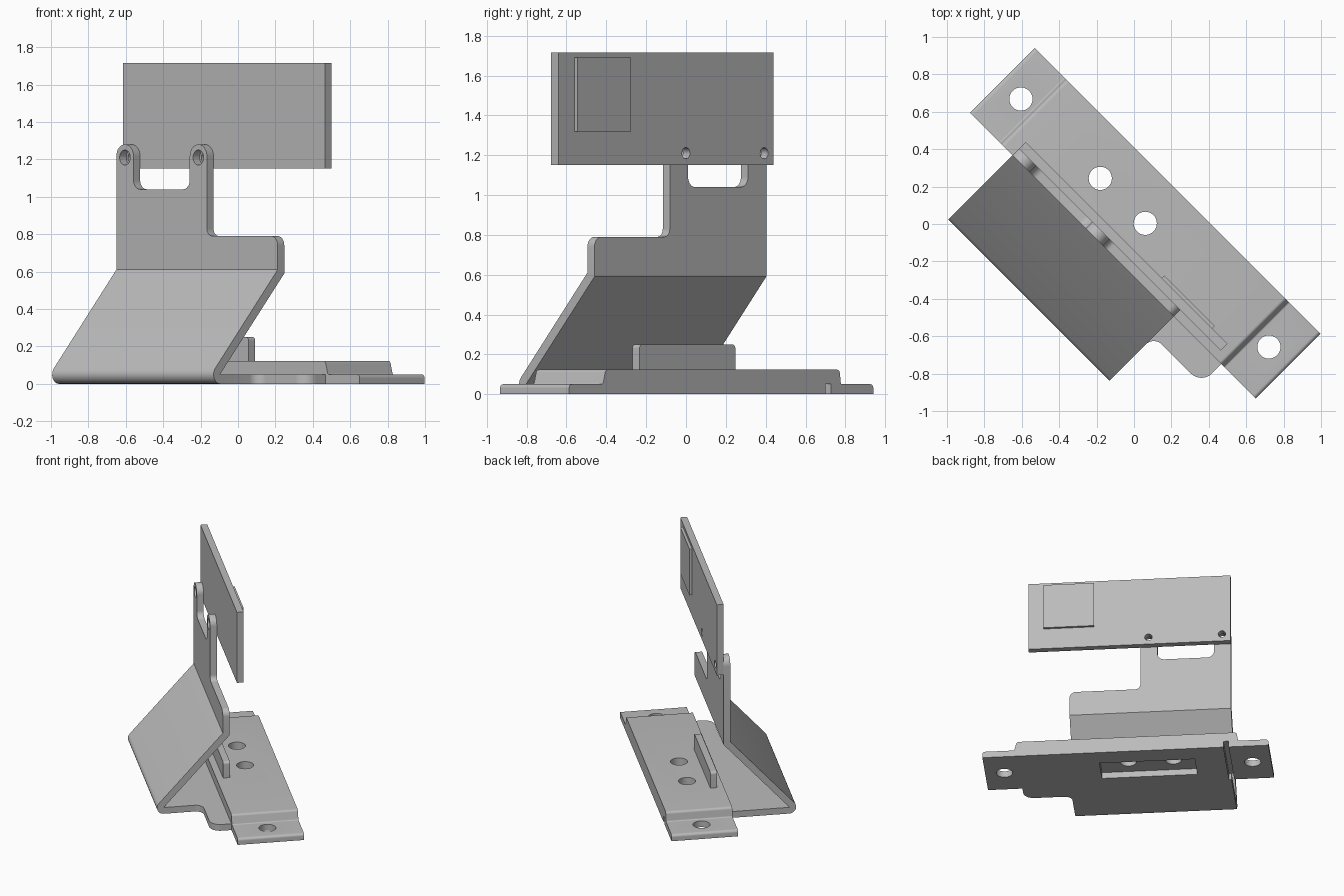
import bpy, bmesh, math
from mathutils import Matrix, Vector

cube = bpy.data.objects.get("Cube")
if cube:
    bpy.data.objects.remove(cube, do_unlink=True)

# One grey metal for everything
grey = bpy.data.materials.new("grey_metal")
grey.use_nodes = True
colour = (0.5, 0.5, 0.5, 1)
grey.diffuse_color = colour
grey.node_tree.nodes["Principled BSDF"].inputs["Base Color"].default_value = colour

# Model axes: U runs along the strip, V across it, both turned 45 degrees
U = Vector((1, -1, 0)).normalized()
V = Vector((1, 1, 0)).normalized()
Z = Vector((0, 0, 1))
PLANES = {"uv": (U, V, Z), "uz": (U, Z, V), "vz": (V, Z, U)}


def rounded(points, steps=8):
    """Outline from (a, b) or (a, b, radius) corners."""
    out = []
    for i, pt in enumerate(points):
        p = Vector(pt[:2])
        if len(pt) == 2:
            out.append(p)
            continue
        d1 = (Vector(points[i - 1][:2]) - p).normalized()
        d2 = (Vector(points[(i + 1) % len(points)][:2]) - p).normalized()
        half = d1.angle(d2) / 2
        centre = p + (d1 + d2).normalized() * pt[2] / math.sin(half)
        reach = pt[2] / math.tan(half)
        start, end = p + d1 * reach - centre, p + d2 * reach - centre
        turn = start.angle_signed(end)
        for k in range(steps + 1):
            out.append(centre + Matrix.Rotation(-turn * k / steps, 2) @ start)
    return out


def circle(a, b, r, n=32):
    return [Vector((a + r * math.cos(math.tau * k / n),
                    b + r * math.sin(math.tau * k / n))) for k in range(n)]


def rect(a0, a1, b0, b1, r=None):
    tail = (r,) if r else ()
    return rounded([p + tail for p in ((a0, b0), (a1, b0), (a1, b1), (a0, b1))])


def smooth(mesh):
    mesh.shade_smooth()
    mesh.set_sharp_from_angle(angle=math.radians(30))


def plate(name, plane, low, high, outline, holes=()):
    """Sheet cut to an outline with holes, filling low..high on the third axis."""
    curve = bpy.data.curves.new(name, "CURVE")
    curve.dimensions = "2D"
    curve.fill_mode = "BOTH"
    curve.extrude = (high - low) / 2
    for loop in (outline, *holes):
        spline = curve.splines.new("POLY")
        spline.points.add(len(loop) - 1)
        for point, co in zip(spline.points, loop):
            point.co = (co.x, co.y, 0, 1)
        spline.use_cyclic_u = True
    temp = bpy.data.objects.new(name + "_outline", curve)
    bpy.context.collection.objects.link(temp)
    bpy.context.view_layer.update()
    graph = bpy.context.evaluated_depsgraph_get()
    mesh = bpy.data.meshes.new_from_object(temp.evaluated_get(graph))
    bpy.data.objects.remove(temp)
    a, b, c = PLANES[plane]
    bm = bmesh.new()
    bm.from_mesh(mesh)
    for v in bm.verts:
        v.co = a * v.co.x + b * v.co.y + c * (v.co.z + (low + high) / 2)
    bmesh.ops.remove_doubles(bm, verts=bm.verts, dist=0.0001)
    bmesh.ops.recalc_face_normals(bm, faces=bm.faces)
    bm.to_mesh(mesh)
    bm.free()
    mesh.materials.clear()
    mesh.materials.append(grey)
    smooth(mesh)
    obj = bpy.data.objects.new(name, mesh)
    bpy.context.collection.objects.link(obj)
    return obj


# Bracket base, with the slot left by the raised tongue
plate("bracket_base", "uv", 0, 0.05,
      rounded([(-0.72, -0.6), (0.5, -0.6), (0.5, -0.35, 0.06), (0.86, -0.35, 0.08),
               (0.86, 0.29), (-0.7, 0.29), (-0.7, -0.2), (-0.72, -0.2)]),
      [rect(-0.47, 0.25, -0.1, 0.13)])

# Sloping wall with the rounded front bend
plate("bracket_slope", "vz", -0.72, 0.5,
      rounded([(-0.2, 0.61), (-0.747, 0, 0.05), (-0.6, 0), (-0.6, 0.05),
               (-0.636, 0.05), (-0.15, 0.59), (-0.15, 0.61)]))

# Upright wall with two eared posts
ear = 0.064
plate("bracket_upright", "uz", -0.2, -0.15,
      rounded([(-0.72, 0.61), (0.5, 0.61), (0.5, 0.79, 0.05), (-0.035, 0.79, 0.04),
               (-0.035, 1.28, ear), (-0.165, 1.28, ear), (-0.165, 1.04, 0.05),
               (-0.59, 1.04, 0.05), (-0.59, 1.28, ear), (-0.72, 1.28, ear)]),
      [circle(u, 1.21, 0.04) for u in (-0.655, -0.1)])

# Tongue bent up through the strip
plate("bent_tongue", "uz", -0.15, -0.1,
      rounded([(-0.45, 0), (0.23, 0), (0.23, 0.25, 0.02), (-0.45, 0.25, 0.02)]))

# Stepped mounting strip with four screw holes
strip = plate("mounting_strip", "uz", -0.2, 0.29,
              rounded([(-1.04, 0), (-0.74, 0), (-0.74, 0.05), (0.86, 0.05),
                       (0.86, 0), (1.12, 0), (1.12, 0.05, 0.02), (0.88, 0.05, 0.01),
                       (0.86, 0.123, 0.02), (-0.8, 0.123, 0.02), (-0.81, 0.05, 0.01),
                       (-1.04, 0.05, 0.02)]))
for u in (-0.9, -0.3, 0.04, 0.975):
    cutter = plate("hole_cutter", "uv", -0.1, 0.3, circle(u, 0.045, 0.062))
    cutter.hide_render = True
    cut = strip.modifiers.new("hole", "BOOLEAN")
    cut.operation = "DIFFERENCE"
    cut.solver = "EXACT"
    cut.object = cutter
    bpy.context.view_layer.update()
    graph = bpy.context.evaluated_depsgraph_get()
    mesh = bpy.data.meshes.new_from_object(strip.evaluated_get(graph))
    strip.modifiers.clear()
    strip.data = mesh
    bpy.data.objects.remove(cutter)
smooth(strip.data)

# Upright board with two screw holes, and the flat chip on its back
plate("board", "uz", -0.15, -0.1, rect(-0.72, 0.807, 1.15, 1.715),
      [circle(u, 1.21, 0.028) for u in (-0.655, -0.1)])
plate("board_chip", "uz", -0.1, -0.08, rect(0.31, 0.69, 1.32, 1.69))
